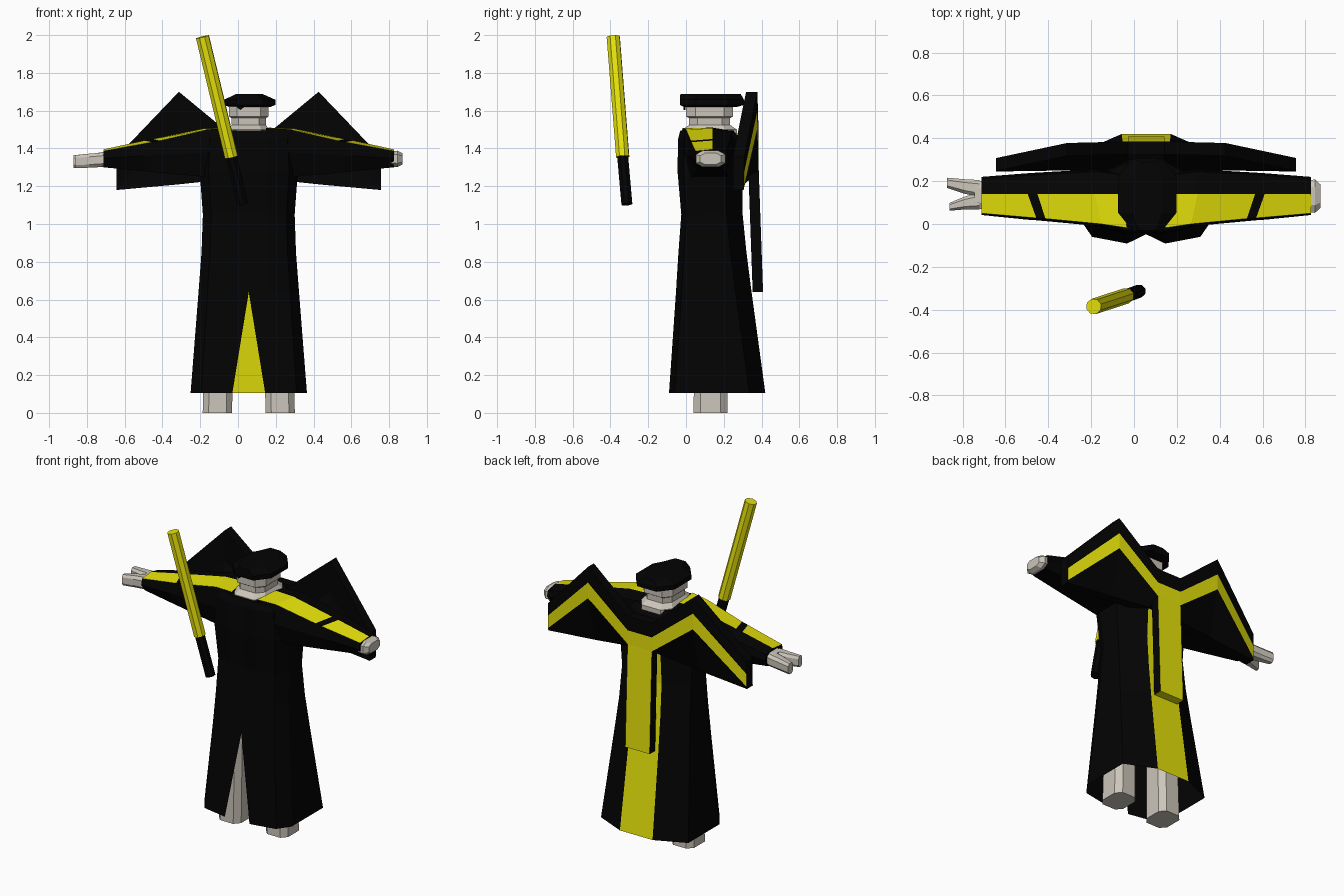
import bpy, bmesh, math
from mathutils import Vector

if "Cube" in bpy.data.objects:
    bpy.data.objects.remove(bpy.data.objects["Cube"])

CX = 0.057  # the figure's own centre line


def material(name, rgb):
    m = bpy.data.materials.new(name)
    m.diffuse_color = (*rgb, 1)
    m.use_nodes = True
    m.node_tree.nodes["Principled BSDF"].inputs["Base Color"].default_value = m.diffuse_color
    return m


BLACK = material("black cloth", (0.001, 0.001, 0.001))
YELLOW = material("yellow trim", (0.80, 0.77, 0.003))
BEIGE = material("beige skin", (0.60, 0.56, 0.49))


def loft(name, rings, mats, closed=True, caps=(True, True), rule=None, cap_mat=0):
    """Skin a row of equal-length rings; rule(ring, side) picks the material."""
    bm = bmesh.new()
    vs = [[bm.verts.new(p) for p in r] for r in rings]
    n = len(rings[0])
    for i in range(len(rings) - 1):
        for j in range(n if closed else n - 1):
            k = (j + 1) % n
            f = bm.faces.new((vs[i][j], vs[i][k], vs[i + 1][k], vs[i + 1][j]))
            f.material_index = rule(i, j) if rule else 0
    for use, ring in zip(caps, (vs[0], vs[-1])):
        if use:
            bm.faces.new(ring).material_index = cap_mat
    bmesh.ops.remove_doubles(bm, verts=bm.verts, dist=0.0005)
    bmesh.ops.recalc_face_normals(bm, faces=bm.faces)
    me = bpy.data.meshes.new(name)
    bm.to_mesh(me)
    bm.free()
    for m in mats:
        me.materials.append(m)
    ob = bpy.data.objects.new(name, me)
    bpy.context.collection.objects.link(ob)
    return ob


def octagon(cx, cy, z, rx, ry, cut=0.5):
    """Box ring with its corners cut off."""
    a, b = rx * cut, ry * cut
    pts = [(a, -ry), (rx, -b), (rx, b), (a, ry), (-a, ry), (-rx, b), (-rx, -b), (-a, -ry)]
    return [(cx + x, cy + y, z) for x, y in pts]


# Robe: open shell with a front slit and a yellow strip down the back
def robe_ring(z, hw, yf, yb, slit, strip):
    half = [(slit, yf + (0 if slit else 0.005)), (max(0.095, slit + 0.005), yf),
            (hw * 0.82, yf + 0.03), (hw, yf + 0.11), (hw, yb - 0.085), (strip, yb)]
    return [(CX + x, y, z) for x, y in half] + [(CX - x, y, z) for x, y in reversed(half)]


robe = [robe_ring(0.105, 0.308, -0.09, 0.42, 0.087, 0.115),
        robe_ring(0.64, 0.266, -0.053, 0.347, 0, 0.105),
        robe_ring(0.85, 0.25, -0.04, 0.32, 0, 0.1),
        robe_ring(1.05, 0.243, -0.025, 0.30, 0, 0.095),
        robe_ring(1.28, 0.26, -0.045, 0.30, 0, 0.085),
        robe_ring(1.45, 0.25, -0.042, 0.285, 0, 0.1),
        robe_ring(1.495, 0.20, -0.03, 0.25, 0, 0.1)]
loft("robe", robe, [BLACK, YELLOW], closed=False, caps=(False, True),
     rule=lambda i, j: 1 if j == 5 and i < 4 else 0)


# Sleeves with shoulders: yellow front half on top, crossed by a black band
def sleeve_ring(s, x, yf, yb, zb, zt, slant=0.0, drop=0.009):
    zm = (zb + zt) / 2
    pts = [(yf + 0.03, zb, 0), (yf - 0.008, zm, 0), (yf, zt - drop, slant),
           (0.14, zt, 0), (yb - 0.01, zt - 0.015, 0), (yb, zm, 0), (yb - 0.03, zb, 0)]
    return [(CX + s * (x - d), y, z) for y, z, d in pts]


for s, side in ((-1, "left"), (1, "right")):
    rings = [sleeve_ring(s, 0.11, -0.018, 0.24, 1.30, 1.51, 0.02, 0.002),
             sleeve_ring(s, 0.24, 0.0, 0.255, 1.25, 1.505, 0.03, 0.004),
             sleeve_ring(s, 0.508, 0.025, 0.24, 1.275, 1.45, 0.038),
             sleeve_ring(s, 0.553, 0.028, 0.237, 1.28, 1.442, 0.04),
             sleeve_ring(s, 0.769, 0.05, 0.22, 1.30, 1.395)]
    loft(side + "_sleeve", rings, [BLACK, YELLOW],
         rule=lambda i, j: 1 if j == 2 and i != 2 else 0)


# Hands: an open forked one and a closed fist
def hand_ring(x, y, z, ry, rz):
    return [(x, y + a, z + b) for a, b, _ in octagon(0, 0, 0, ry, rz, 0.55)]


loft("open_palm", [hand_ring(-0.69, 0.135, 1.345, 0.07, 0.04),
                   hand_ring(-0.745, 0.135, 1.338, 0.06, 0.038)], [BEIGE])
loft("upper_finger", [hand_ring(-0.72, 0.165, 1.34, 0.04, 0.038),
                      hand_ring(-0.79, 0.175, 1.335, 0.034, 0.037),
                      hand_ring(-0.872, 0.192, 1.33, 0.024, 0.034)], [BEIGE])
loft("lower_finger", [hand_ring(-0.72, 0.108, 1.34, 0.04, 0.038),
                      hand_ring(-0.79, 0.098, 1.335, 0.03, 0.037),
                      hand_ring(-0.862, 0.08, 1.33, 0.018, 0.034)], [BEIGE])
loft("fist", [hand_ring(0.79, 0.13, 1.345, 0.07, 0.04),
              hand_ring(0.845, 0.13, 1.345, 0.078, 0.043),
              hand_ring(0.87, 0.13, 1.345, 0.055, 0.03)], [BEIGE])

# Legs
for s, side in ((-1, "left"), (1, "right")):
    loft(side + "_leg", [octagon(CX + s * 0.166, 0.13, 0, 0.078, 0.09, 0.6),
                         octagon(CX + s * 0.15, 0.13, 0.85, 0.07, 0.08, 0.6)], [BEIGE])

# Head and neck, spreading into the open neckline
loft("head", [octagon(CX, 0.125, z, rx, ry, 0.6) for z, rx, ry in
              ((1.46, 0.11, 0.145), (1.499, 0.11, 0.145), (1.525, 0.09, 0.108),
               (1.56, 0.092, 0.108), (1.57, 0.104, 0.125), (1.64, 0.104, 0.125))], [BEIGE])

# Flat cap, highest along the middle, with a fringe point
loft("cap", [octagon(CX + 0.005, 0.13, 1.62, 0.11, 0.14),
             octagon(CX + 0.005, 0.137, 1.63, 0.136, 0.17),
             octagon(CX + 0.005, 0.137, 1.658, 0.136, 0.17),
             octagon(CX + 0.003, 0.13, 1.688, 0.07, 0.16)], [BLACK])
loft("fringe", [[(x, y, z) for x, z in ((-0.03, 1.64), (0.012, 1.603), (0.06, 1.64))]
                for y in (-0.012, -0.003)], [BLACK])

# Cape: winged panel on the back with a yellow chevron, its hem leaning in
# columns: x, front y of the upper part and the hem, z of top, band top, band bottom, hem
half = [(0.085, 0.325, 0.25, 1.465, 1.375, 1.285, 1.24),
        (0.37, 0.318, 0.25, 1.70, 1.60, 1.50, 1.21),
        (0.70, 0.248, 0.245, 1.355, 1.275, 1.195, 1.18)]
columns = [(-c[0], *c[1:]) for c in reversed(half)] + half


def cape_ring(x, y, y_hem, *zs):
    ys = [y, y, y, y_hem]
    front = [(CX + x, a, z) for a, z in zip(ys, zs)]
    back = [(CX + x, a + 0.06, z) for a, z in zip(ys, zs)]
    return front + back[::-1]


loft("cape", [cape_ring(*c) for c in columns], [BLACK, YELLOW],
     rule=lambda i, j: 1 if j == 5 else 0)

# Tail hanging from the chevron: yellow back and lower end, black elsewhere
tail = [[(CX + x, y + dy, z) for x, dy in ((-0.086, 0), (0.086, 0), (0.086, 0.055), (-0.086, 0.055))]
        for y, z in ((0.353, 0.64), (0.33, 1.287))]
ob = loft("cape_tail", tail, [BLACK, YELLOW], rule=lambda i, j: 1 if j == 2 else 0)
for f in ob.data.polygons:
    if f.normal.z < -0.7:
        f.material_index = 1


# Floating staff: yellow rod on a black grip
def rod(name, a, b, r, mat):
    a, b = Vector(a), Vector(b)
    q = (b - a).to_track_quat('Z', 'Y')
    rings = [[p + q @ Vector((r * math.cos(t * math.pi / 4), r * math.sin(t * math.pi / 4), 0))
              for t in range(8)] for p in (a, b)]
    loft(name, rings, [mat])


rod("staff_rod", (-0.035, -0.335, 1.355), (-0.188, -0.385, 1.991), 0.037, YELLOW)
rod("staff_grip", (0.025, -0.313, 1.105), (-0.035, -0.335, 1.355), 0.031, BLACK)
